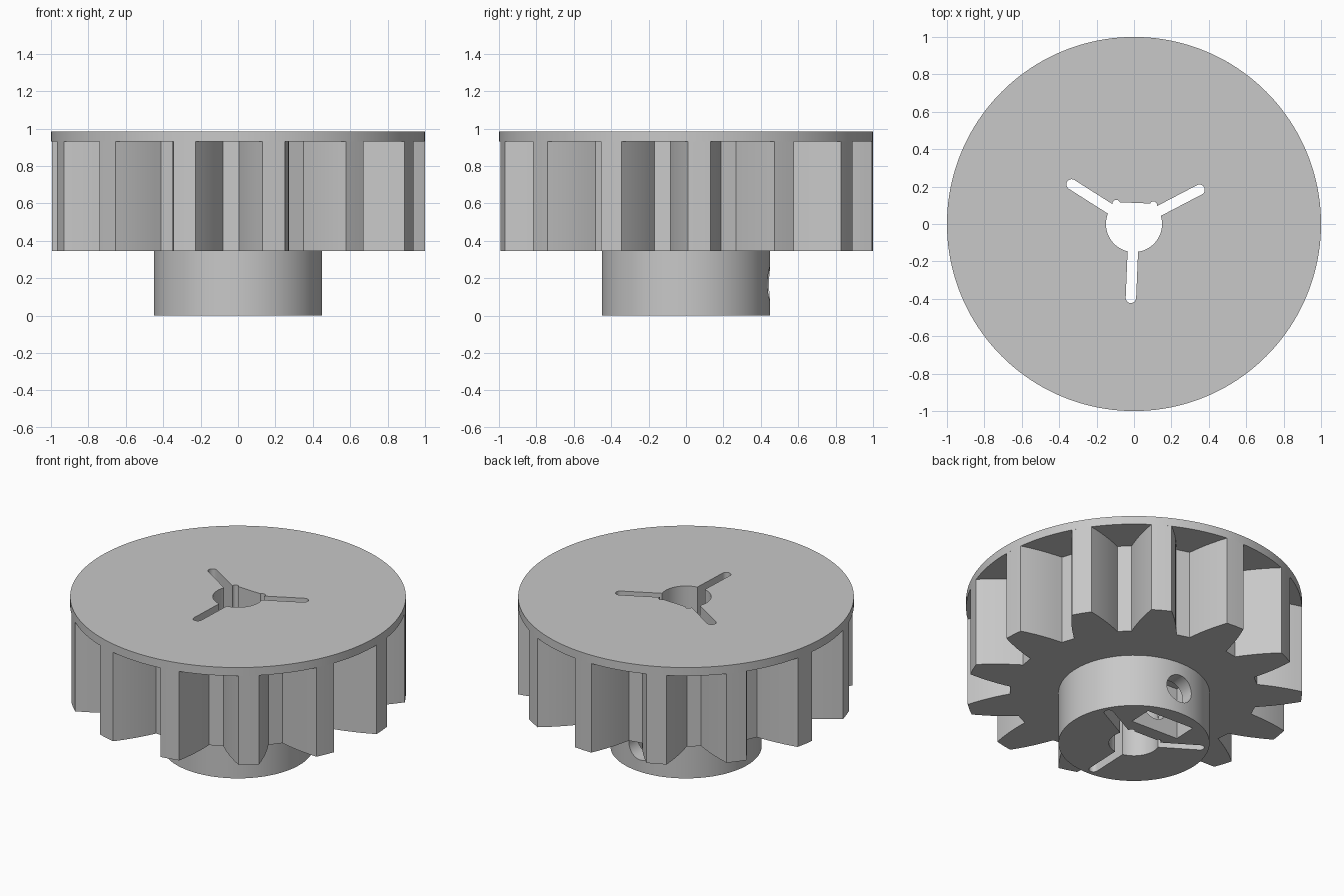
import bpy, math
from math import cos, sin, pi, radians
from mathutils import Matrix

if "Cube" in bpy.data.objects:
    bpy.data.objects.remove(bpy.data.objects["Cube"], do_unlink=True)

HUB_TOP, GEAR_TOP, TOP = 0.345, 0.93, 0.985
TEETH = 13
ROOT, TIP = 0.74, 1.0
TILT = radians(-2.4)        # small turn of the shaft opening

grey = bpy.data.materials.new("light_grey")
grey.use_nodes = True
colour = (0.58, 0.58, 0.58, 1)
grey.diffuse_color = colour
grey.node_tree.nodes["Principled BSDF"].inputs["Base Color"].default_value = colour


def prism(name, pts, z0, z1):
    """Extrude a counter-clockwise outline from z0 to z1."""
    n = len(pts)
    verts = [(x, y, z) for z in (z0, z1) for x, y in pts]
    faces = [list(range(n))[::-1], list(range(n, 2 * n))]
    faces += [(i, (i + 1) % n, n + (i + 1) % n, n + i) for i in range(n)]
    mesh = bpy.data.meshes.new(name)
    mesh.from_pydata(verts, [], faces)
    mesh.materials.append(grey)
    ob = bpy.data.objects.new(name, mesh)
    bpy.context.collection.objects.link(ob)
    return ob


def arc(r, a0, a1, n, cx=0, cy=0):
    return [(cx + r * cos(a0 + (a1 - a0) * i / n), cy + r * sin(a0 + (a1 - a0) * i / n))
            for i in range(n + 1)]


def circle(r, n, cx=0, cy=0):
    return arc(r, 0, 2 * pi, n, cx, cy)[:-1]


def gear_outline():
    pts, steps = [], 6
    pitch = 2 * pi / TEETH
    for k in range(TEETH):
        mid = radians(-79) + k * pitch
        flank = []
        for i in range(steps + 1):
            t = i / steps
            flank.append((ROOT + (TIP - ROOT) * t, radians(10.5 - 7 * t)))
        polar = [(r, mid - h) for r, h in flank]
        polar += [(TIP, mid)]
        polar += [(r, mid + h) for r, h in reversed(flank)]
        pts += [(r * cos(a), r * sin(a)) for r, a in polar]
    return pts


# Main parts
hub = prism("hub", circle(0.45, 96), 0, HUB_TOP)
gear = prism("gear_teeth", gear_outline(), HUB_TOP, GEAR_TOP)
flange = prism("top_flange", circle(TIP, 160), GEAR_TOP, TOP)

# Shaft opening with a flat side, corner reliefs and three slots
cutters = []
LOW, HIGH = -0.1, 1.1
flat = math.asin(0.113 / 0.15)
cutters.append(prism("bore_cutter", arc(0.15, pi - flat, 2 * pi + flat, 48), LOW, HIGH))
for x in (-0.1, 0.1):
    cutters.append(prism("relief_cutter", circle(0.02, 16, x, 0.105), LOW, HIGH))
for k in range(3):
    slot = arc(0.028, -pi / 2, pi / 2, 12, 0.395) + [(0.09, 0.028), (0.09, -0.028)]
    ob = prism("slot_cutter", slot, LOW, HIGH)
    ob.data.transform(Matrix.Rotation(-pi / 2 + k * 2 * pi / 3, 4, "Z"))
    cutters.append(ob)

# Nut pocket open at the bottom, and the screw hole through the hub wall
w, near, far = 0.168, 0.2, 0.355
cutters.append(prism("nut_cutter", [(-w, near), (w, near), (w, far), (-w, far)], LOW, HUB_TOP - 0.005))
screw = prism("screw_cutter", circle(0.092, 32), 0.08, 0.6)
screw.data.transform(Matrix.Translation((0, 0, 0.17)) @ Matrix.Rotation(-pi / 2, 4, "X"))
cutters.append(screw)

for c in cutters:
    c.data.transform(Matrix.Rotation(TILT, 4, "Z"))
    c.hide_render = True

# Cut every part, then drop the cutters
for part in (hub, gear, flange):
    for c in cutters:
        if part is not hub and c.name.startswith(("nut", "screw")):
            continue
        mod = part.modifiers.new(c.name, "BOOLEAN")
        mod.operation = "DIFFERENCE"
        mod.solver = "EXACT"
        mod.object = c
    bpy.context.view_layer.update()
    done = bpy.data.meshes.new_from_object(part.evaluated_get(bpy.context.evaluated_depsgraph_get()))
    part.modifiers.clear()
    part.data = done
for c in cutters:
    bpy.data.objects.remove(c, do_unlink=True)

# Smooth the round walls, keep corners sharp
bpy.ops.object.select_all(action="DESELECT")
for part in (hub, gear, flange):
    part.select_set(True)
bpy.context.view_layer.objects.active = hub
bpy.ops.object.shade_smooth_by_angle(angle=radians(25))
